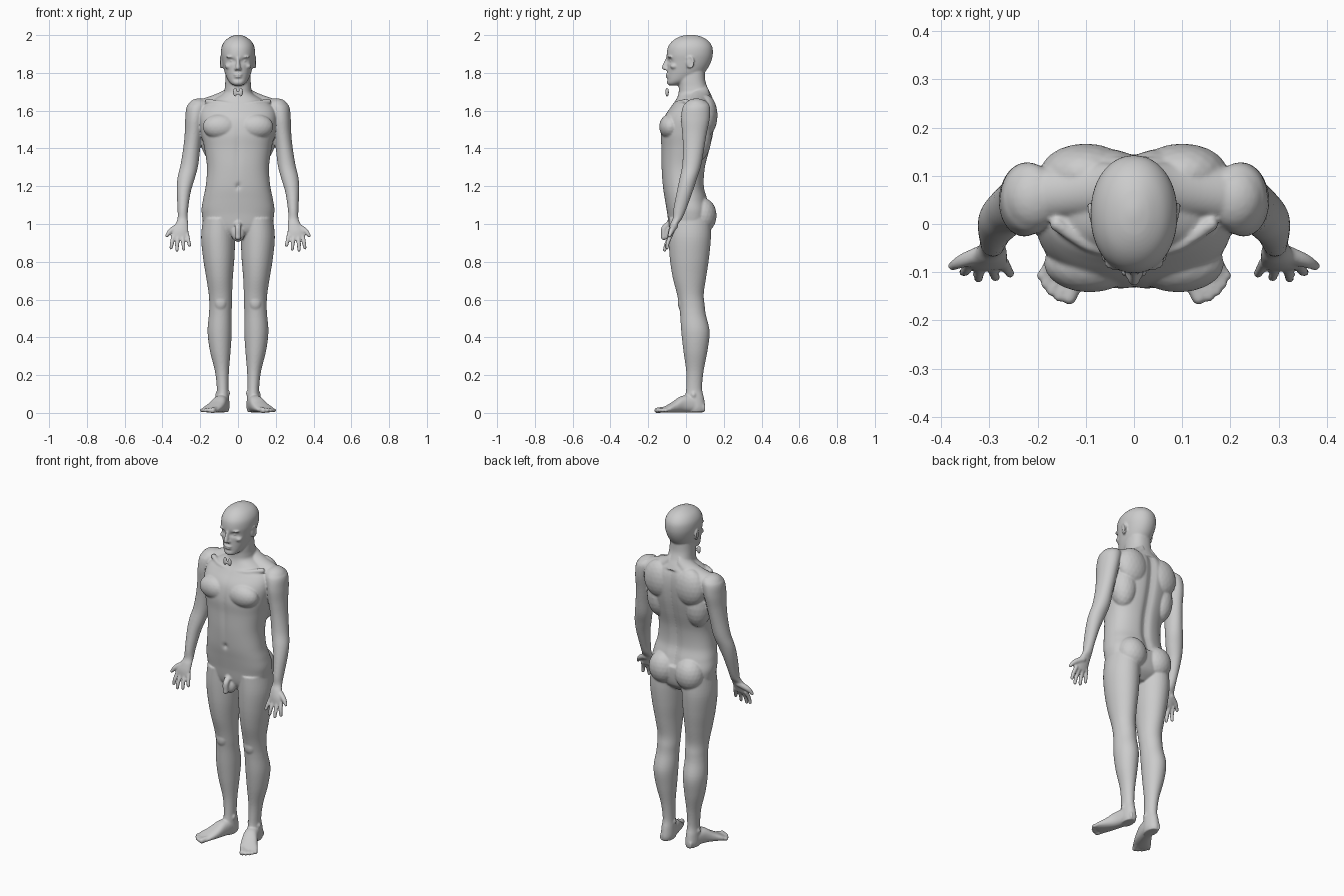
import bpy, bmesh
from math import cos, sin, pi, exp, copysign
from mathutils import Vector as V, Matrix


def spline(rows, t):
    # Catmull-Rom interpolation through rows of numbers
    i = min(int(t), len(rows) - 2)
    f = t - i
    a, b, c, d = (rows[max(0, min(len(rows) - 1, i + k))] for k in (-1, 0, 1, 2))
    return [0.5 * (2*q + (r - p)*f + (2*p - 5*q + 4*r - s)*f*f + (3*q - p - 3*r + s)*f**3)
            for p, q, r, s in zip(a, b, c, d)]


def loft(bm, rows, u=(1, 0, 0), v=(0, 1, 0), power=2.0, n=40, sub=5, dent=None):
    # rows: x, y, z, half size along u, half size along v
    u, v = V(u), V(v)
    rings = []
    for k in range((len(rows) - 1) * sub + 1):
        x, y, z, a, b = spline(rows, k / sub)
        ring = []
        for j in range(n):
            c, s = cos(2*pi*j/n), sin(2*pi*j/n)
            p = V((x, y, z)) + u * a * copysign(abs(c)**(2/power), c) + v * b * copysign(abs(s)**(2/power), s)
            ring.append(bm.verts.new(dent(p) if dent else p))
        rings.append(ring)
    for r, q in zip(rings, rings[1:]):
        for j in range(n):
            bm.faces.new((r[j], r[(j+1) % n], q[(j+1) % n], q[j]))
    bm.faces.new(rings[0])
    bm.faces.new(rings[-1])


def profile(rows):
    # height, half width, front y, back y -> loft rows
    return [(0, (f + b)/2, z, w, (b - f)/2) for z, w, f, b in rows]


def blob(bm, c, r):
    bmesh.ops.create_icosphere(bm, subdivisions=3, radius=1,
                               matrix=Matrix.Translation(c) @ Matrix.Diagonal((*r, 1)))


def digit(bm, pts, r0, r1):
    # rounded tube following a few points
    pts = [V(p) for p in pts]
    d = (pts[-1] - pts[0]).normalized()
    u = d.orthogonal().normalized()
    m = len(pts) - 1
    loft(bm, [(*p, r0 + (r1-r0)*i/m, r0 + (r1-r0)*i/m) for i, p in enumerate(pts)],
         u, d.cross(u), n=16, sub=4)
    blob(bm, pts[0], (r0,)*3)
    blob(bm, pts[-1], (r1,)*3)


def mirror(bm):
    geo = bmesh.ops.duplicate(bm, geom=bm.verts[:] + bm.edges[:] + bm.faces[:])['geom']
    bmesh.ops.scale(bm, vec=(-1, 1, 1), verts=[g for g in geo if isinstance(g, bmesh.types.BMVert)])


def finish(bm, name, voxel, smooth):
    # fuse the overlapping volumes into one soft skin
    bmesh.ops.recalc_face_normals(bm, faces=bm.faces[:])
    me = bpy.data.meshes.new(name)
    bm.to_mesh(me)
    bm.free()
    ob = bpy.data.objects.new(name, me)
    bpy.context.collection.objects.link(ob)
    r = ob.modifiers.new("fuse", 'REMESH')
    r.mode, r.voxel_size, r.use_smooth_shade = 'VOXEL', voxel, True
    s = ob.modifiers.new("soften", 'SMOOTH')
    s.factor, s.iterations = 0.5, smooth
    return ob


def face_dent(p):
    # eye sockets and the hollow under the lower lip
    if p.y < 0:
        p.y += 0.014 * exp(-((abs(p.x) - .034)/.018)**2 - ((p.z - 1.863)/.012)**2)
        p.y += 0.006 * exp(-(p.x/.025)**2 - ((p.z - 1.766)/.007)**2)
    return p


def torso_dent(p):
    # spine furrow, breastbone line and navel
    if p.y > 0 and 1.08 < p.z < 1.66:
        p.y -= 0.014 * exp(-(p.x/.025)**2)
    elif p.y < 0:
        p.y += 0.012 * exp(-(p.x/.012)**2 - ((p.z - 1.2)/.014)**2)
        p.y += 0.005 * exp(-(p.x/.015)**2 - ((p.z - 1.4)/.15)**2)
    return p


bm = bmesh.new()

# arm and palm
loft(bm, [(.20, .06, 1.655, .03, .04), (.215, .055, 1.625, .055, .07), (.227, .05, 1.56, .052, .076),
          (.235, .045, 1.48, .047, .065), (.245, .04, 1.40, .045, .056), (.258, .03, 1.31, .047, .05),
          (.275, .012, 1.24, .046, .046), (.287, -.007, 1.17, .037, .042), (.292, -.032, 1.08, .028, .034),
          (.293, -.045, 1.03, .027, .025), (.297, -.062, 1.0, .034, .021), (.305, -.076, .965, .043, .018),
          (.307, -.085, .932, .044, .013)])
blob(bm, (.208, .055, 1.615), (.06, .068, .05))
# fingers and thumb
for base, mid, tip in (((.27, -.08, .945), (.262, -.095, .91), (.257, -.103, .888)),
                       ((.294, -.085, .935), (.29, -.104, .895), (.287, -.111, .868)),
                       ((.319, -.085, .935), (.322, -.106, .89), (.323, -.113, .862)),
                       ((.342, -.08, .94), (.35, -.097, .9), (.354, -.1, .874))):
    digit(bm, (base, mid, tip), .0115, .0095)
digit(bm, ((.312, -.06, .99), (.35, -.074, .968), (.367, -.082, .953), (.377, -.087, .938)), .018, .0095)

# leg
loft(bm, [(.10, .02, 1.03, .085, .11), (.105, .02, .93, .09, .112), (.102, .018, .82, .083, .104),
          (.098, .018, .72, .071, .089), (.093, .023, .63, .062, .071), (.092, .031, .57, .06, .068),
          (.094, .037, .52, .06, .068), (.097, .05, .43, .064, .075), (.094, .05, .33, .055, .064),
          (.085, .047, .22, .037, .046), (.081, .043, .13, .031, .042), (.081, .045, .08, .034, .05),
          (.081, .047, .03, .036, .055), (.081, .047, .004, .03, .05)])
blob(bm, (.092, -.021, .585), (.033, .023, .045))
blob(bm, (.112, .04, .095), (.009, .013, .016))
blob(bm, (.051, .035, .105), (.009, .013, .016))
# foot: width and height sections from heel to ball
loft(bm, [(.079, .095, .025, .025, .022), (.082, .04, .045, .036, .043), (.098, -.02, .046, .04, .044),
          (.12, -.065, .031, .046, .029), (.142, -.1, .02, .05, .018), (.15, -.122, .015, .046, .012)],
     u=(.94, .35, 0), v=(0, 0, 1), power=2.4)
# toes
for base, tip, r in (((.118, -.115), (.134, -.152), .0155), ((.137, -.115), (.155, -.15), .0115),
                     ((.154, -.11), (.171, -.139), .011), ((.168, -.1), (.183, -.124), .0105),
                     ((.178, -.09), (.192, -.107), .0105)):
    digit(bm, ((*base, .018), (*tip, .013)), r, r)

# trapezius ridge from neck to shoulder
loft(bm, [(.03, .078, 1.695, .045, .05), (.075, .073, 1.66, .055, .048), (.13, .068, 1.638, .055, .045),
          (.2, .06, 1.615, .055, .045)], u=(0, 1, 0), v=(0, 0, 1))
# collar bone
digit(bm, ((.02, -.058, 1.63), (.09, -.045, 1.638), (.16, .0, 1.648)), .013, .015)
# chest, shoulder blade, flank, buttock
blob(bm, (.092, -.082, 1.515), (.095, .06, .068))
blob(bm, (.1, .105, 1.575), (.095, .062, .11))
blob(bm, (.125, .06, 1.46), (.075, .075, .13))
blob(bm, (.086, .085, 1.045), (.085, .077, .095))

# brow, eye, cheekbone, nostril
blob(bm, (.034, -.082, 1.885), (.03, .015, .007))
blob(bm, (.033, -.074, 1.864), (.013, .013, .009))
blob(bm, (.048, -.062, 1.835), (.022, .022, .016))
blob(bm, (.012, -.104, 1.821), (.008, .010, .008))
# ear with raised rim
blob(bm, (.084, .018, 1.855), (.009, .017, .032))
rim = [(.089 + .004*sin(a), .02 + .019*sin(a), 1.856 + .03*cos(a)) for a in [i*.45 - .8 for i in range(9)]]
for p, q in zip(rim, rim[1:]):
    digit(bm, (p, q), .0055, .0055)
mirror(bm)

# torso and neck
loft(bm, profile([(.92, .06, -.05, .07), (.97, .165, -.085, .12), (1.06, .192, -.1, .132),
                  (1.13, .185, -.112, .115), (1.2, .171, -.123, .097), (1.3, .164, -.13, .103),
                  (1.4, .178, -.131, .128), (1.48, .195, -.134, .146), (1.56, .205, -.118, .156),
                  (1.62, .19, -.08, .154), (1.66, .13, -.052, .143), (1.69, .08, -.04, .13),
                  (1.72, .07, -.038, .115), (1.76, .067, -.04, .102), (1.82, .064, -.04, .1)]),
     power=2.35, n=96, sub=8, dent=torso_dent)
# head
loft(bm, profile([(1.733, .02, -.088, -.04), (1.742, .036, -.099, -.015), (1.76, .052, -.101, .035),
                  (1.79, .066, -.1, .085), (1.82, .075, -.099, .112), (1.86, .084, -.1, .133),
                  (1.9, .09, -.102, .142), (1.94, .086, -.094, .138), (1.972, .067, -.068, .115),
                  (1.993, .036, -.03, .078), (2.002, .008, .015, .035)]),
     power=2.1, n=96, sub=8, dent=face_dent)
# nose and lips
loft(bm, [(0, -.094, 1.885, .008, .01), (0, -.104, 1.858, .009, .013), (0, -.111, 1.835, .012, .016),
          (0, -.112, 1.823, .013, .016), (0, -.107, 1.815, .01, .01)], n=20)
blob(bm, (0, -.097, 1.791), (.024, .012, .006))
blob(bm, (0, -.096, 1.779), (.02, .012, .006))
# groin anatomy, kept simple
blob(bm, (0, -.075, .95), (.036, .03, .045))
digit(bm, ((0, -.085, 1.005), (0, -.115, .975), (0, -.117, .93)), .018, .016)
finish(bm, "body", 0.005, 5)

# small two-lobed throat piece floating ahead of the neck
bm = bmesh.new()
blob(bm, (.015, -.1, 1.698), (.011, .009, .023))
blob(bm, (.004, -.102, 1.693), (.009, .006, .009))
mirror(bm)
finish(bm, "throat_gland", 0.002, 3)
